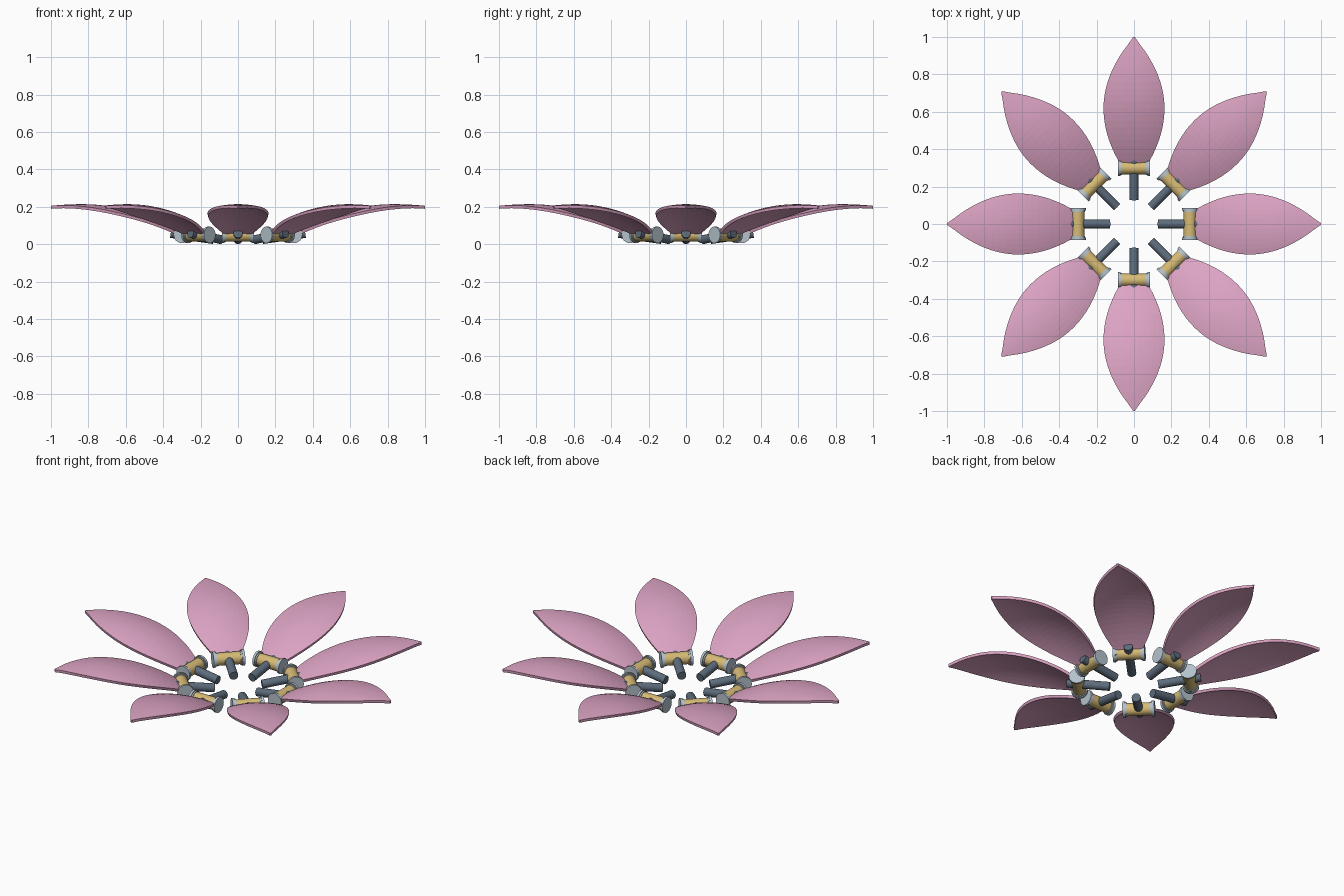
import bpy
import bmesh
from math import pi
from mathutils import Matrix, Vector

if "Cube" in bpy.data.objects:
    bpy.data.objects.remove(bpy.data.objects["Cube"])

COUNT = 8
ROWS, COLS = 20, 12
HUB = Vector((0.3, 0, 0.05))


def make_material(name, rgb):
    mat = bpy.data.materials.new(name)
    mat.use_nodes = True
    color = (*rgb, 1)
    mat.diffuse_color = color
    mat.node_tree.nodes["Principled BSDF"].inputs["Base Color"].default_value = color
    return mat


pink = make_material("petal pink", (0.72, 0.37, 0.55))
gold = make_material("hinge gold", (0.68, 0.5, 0.18))
steel = make_material("pale steel", (0.46, 0.54, 0.6))
slate = make_material("dark slate", (0.11, 0.15, 0.2))


def finish(bm, name, mat):
    mesh = bpy.data.meshes.new(name)
    bm.to_mesh(mesh)
    bm.free()
    mesh.materials.append(mat)
    return mesh


def add_rod(bm, start, end, radius):
    axis = end - start
    turn = axis.to_track_quat("Z", "Y").to_matrix().to_4x4()
    bmesh.ops.create_cone(bm, cap_ends=True, segments=24, radius1=radius,
                          radius2=radius, depth=axis.length,
                          matrix=Matrix.Translation((start + end) / 2) @ turn)


def rod_mesh(name, mat, rods):
    bm = bmesh.new()
    for start, end, radius in rods:
        add_rod(bm, Vector(start), Vector(end), radius)
    return finish(bm, name, mat)


# Petal: pointed leaf outline, arched along its length and across its width
def petal_mesh():
    bm = bmesh.new()
    grid = []
    for i in range(ROWS + 1):
        r = 0.31 + 0.69 * i / ROWS
        bulge = 1.13 if r > 0.62 else 1.0
        width = max(0.163 - bulge * (r - 0.62) ** 2, 0.004)
        bend = 0.56 if r < 0.83 else 0.3
        ridge = 0.214 - bend * (r - 0.83) ** 2
        row = []
        for j in range(COLS + 1):
            y = width * (2 * j / COLS - 1)
            row.append(bm.verts.new((r, y, ridge - 0.95 * y * y)))
        grid.append(row)
    for a, b in zip(grid, grid[1:]):
        for j in range(COLS):
            bm.faces.new((a[j], b[j], b[j + 1], a[j + 1]))
    return finish(bm, "petal", pink)


# Hinge parts: spool barrel, end flanges and the slanted spoke through it
def across(y):
    return HUB + Vector((0, y, 0))


flanges = []
for side in (-1, 1):
    flanges.append((across(side * 0.072), across(side * 0.086), 0.044))
    flanges.append((across(side * 0.064), across(side * 0.073), 0.039))

parts = {
    "petal": petal_mesh(),
    "hinge_barrel": rod_mesh("hinge_barrel", gold, [(across(-0.07), across(0.07), 0.035)]),
    "hinge_flanges": rod_mesh("hinge_flanges", steel, flanges),
    "spoke": rod_mesh("spoke", slate, [((0.13, 0, 0.025), (0.36, 0, 0.058), 0.024)]),
}

# Ring of eight identical petal assemblies
for k in range(COUNT):
    for name, mesh in parts.items():
        obj = bpy.data.objects.new(f"{name}_{k + 1}", mesh)
        bpy.context.collection.objects.link(obj)
        obj.rotation_euler.z = 2 * pi * k / COUNT
        if name == "petal":
            shell = obj.modifiers.new("thickness", "SOLIDIFY")
            shell.thickness = 0.016
            shell.offset = -1

# Smooth the round hinge parts, keeping their rims sharp
bpy.ops.object.select_all(action="DESELECT")
for obj in bpy.context.collection.objects:
    if obj.name.startswith(("hinge", "spoke")):
        obj.select_set(True)
        bpy.context.view_layer.objects.active = obj
bpy.ops.object.shade_smooth_by_angle()
